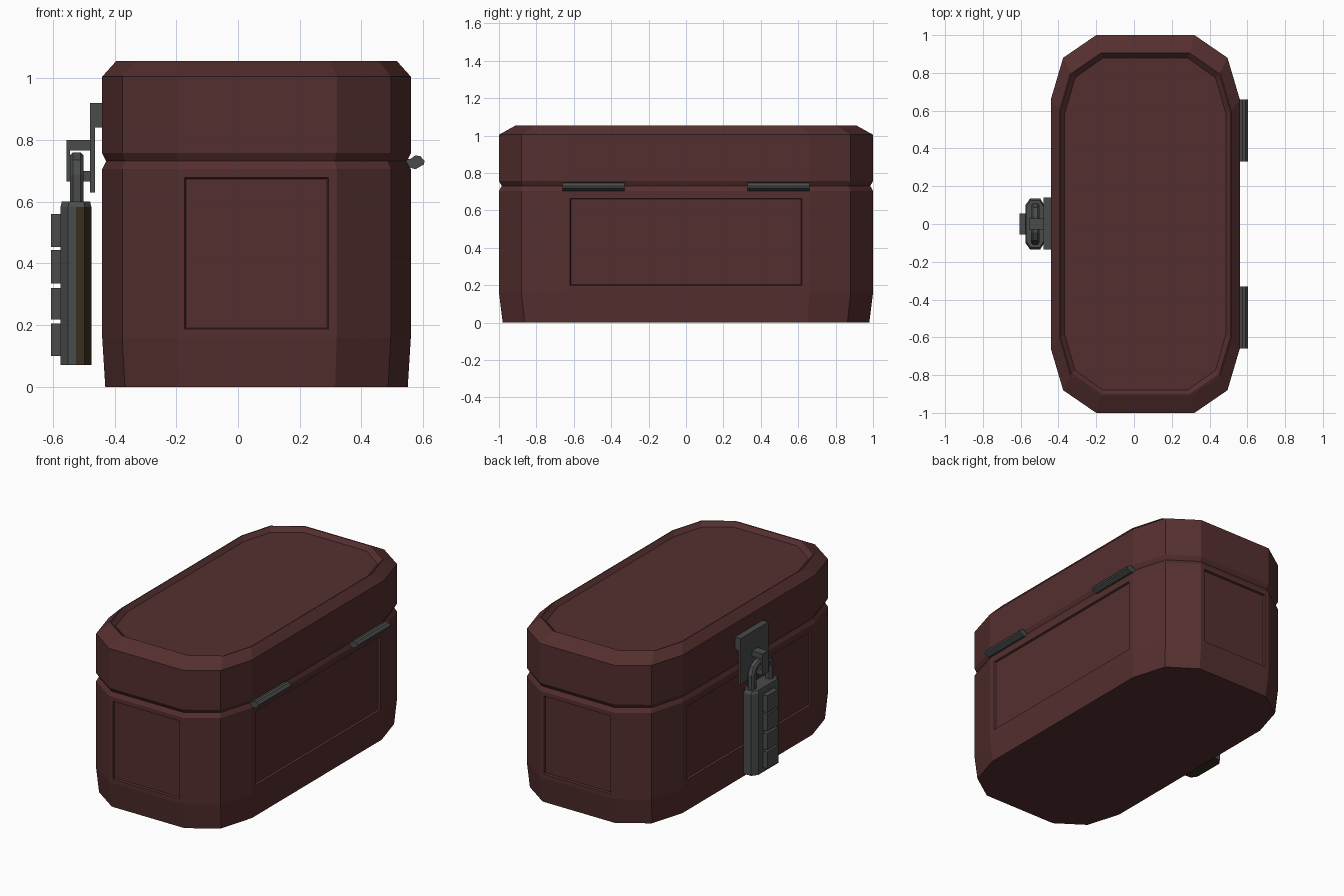
import bpy, bmesh
from mathutils import Vector

if "Cube" in bpy.data.objects:
    bpy.data.objects.remove(bpy.data.objects["Cube"])


def material(name, rgb):
    m = bpy.data.materials.new(name)
    m.diffuse_color = (*rgb, 1)
    m.use_nodes = True
    m.node_tree.nodes["Principled BSDF"].inputs["Base Color"].default_value = m.diffuse_color
    return m


RED = material("oxblood red", (0.090, 0.028, 0.028))
GREY = material("iron grey", (0.068, 0.070, 0.070))
BROWN = material("rust brown", (0.040, 0.029, 0.013))


def finish(bm, name, *mats):
    bmesh.ops.recalc_face_normals(bm, faces=bm.faces)
    me = bpy.data.meshes.new(name)
    bm.to_mesh(me)
    bm.free()
    for m in mats:
        me.materials.append(m)
    ob = bpy.data.objects.new(name, me)
    bpy.context.collection.objects.link(ob)
    return ob


def loft(rings):
    """Skin a stack of equal-length closed rings and cap both ends."""
    bm = bmesh.new()
    vs = [[bm.verts.new(p) for p in r] for r in rings]
    n = len(vs[0])
    for a, b in zip(vs, vs[1:]):
        for i in range(n):
            j = (i + 1) % n
            bm.faces.new((a[i], a[j], b[j], b[i]))
    bm.faces.new(vs[0])
    bm.faces.new(vs[-1])
    bmesh.ops.recalc_face_normals(bm, faces=bm.faces)
    return bm


def box(name, x, y, z, mat):
    ring = [(x[0], y[0]), (x[1], y[0]), (x[1], y[1]), (x[0], y[1])]
    return finish(loft([[(*p, h) for p in ring] for h in z]), name, mat)


# Twelve-sided chest outline, built from one mirrored quarter
CX = 0.06
Q = [(0.5, 0.66), (0.435, 0.88), (0.26, 1.0)]
OUT = (Q + [(-x, y) for x, y in reversed(Q)] + [(-x, -y) for x, y in Q]
       + [(x, -y) for x, y in reversed(Q)])


def chest_ring(sx, sy, z):
    return [(CX + x * sx, y * sy, z) for x, y in OUT]


# Chest body with recessed panels on its four flat sides
bm = loft([chest_ring(.98, .98, 0), chest_ring(1, 1, .16),
           chest_ring(1, 1, .705), chest_ring(.975, .985, .731)])
bm.normal_update()
for f in list(bm.faces):
    c, nrm = f.calc_center_median(), f.normal
    if 0.3 < c.z < 0.6 and max(abs(nrm.x), abs(nrm.y)) > 0.999:
        border = 0.04 if abs(nrm.x) > 0.9 else 0.027
        bmesh.ops.inset_region(bm, faces=[f], thickness=border, use_even_offset=True)
        bmesh.ops.inset_region(bm, faces=[f], thickness=0.004, depth=-0.012,
                               use_even_offset=True)
finish(bm, "chest_body", RED)

# Lid with bevelled rim and sunken top
finish(loft([chest_ring(.975, .985, .731), chest_ring(1, 1, .757),
             chest_ring(1, 1, 1.005), chest_ring(.91, .91, 1.055),
             chest_ring(.90, .905, 1.055), chest_ring(.855, .88, 1.03)]),
       "chest_lid", RED)

# Two hinges at the right side
HINGE = [(.54, .722), (.555, .711), (.575, .705), (.603, .721), (.604, .732),
         (.591, .747), (.575, .75), (.56, .739), (.54, .738)]
for s, label in ((1, "back"), (-1, "front")):
    finish(loft([[(x, s * y, z) for x, z in HINGE] for y in (.33, .66)]),
           "hinge_" + label, GREY)

# Hasp: mounting block, hanging plate and square staple
box("hasp_mount", (-.48, -.435), (-.135, .14), (.84, .92), GREY)
box("hasp_plate", (-.48, -.463), (-.135, .14), (.63, .92), GREY)
box("staple_top", (-.555, -.47), (-.028, .028), (.765, .80), GREY)
box("staple_front", (-.555, -.545), (-.028, .028), (.665, .765), GREY)
box("staple_bottom", (-.545, -.47), (-.028, .028), (.665, .70), GREY)

# Padlock body, rust on the rear half of its front-facing side
LOCK = [(-.575, -.10), (-.55, -.135), (-.525, -.135), (-.497, -.135), (-.475, -.10),
        (-.475, .10), (-.497, .135), (-.525, .135), (-.55, .135), (-.575, .10)]


def lock_ring(s, z):
    return [(-.525 + (x + .525) * s, y * s, z) for x, y in LOCK]


bm = loft([lock_ring(1, .07), lock_ring(1, .582), lock_ring(.92, .60)])
bm.normal_update()
for f in bm.faces:
    c = f.calc_center_median()
    if (f.normal.y < -.3 and c.x > -.525 and c.z < .58) or f.normal.z < -.9:
        f.material_index = 1
finish(bm, "padlock_body", GREY, BROWN)

# Padlock shackle: square-section arch with chamfered shoulders
half = [(.088, .58), (.088, .685), (.072, .72), (.042, .738)]
path = half + [(-y, z) for y, z in reversed(half)]
inner, outer = .022, .022
rings = []
for i, (y, z) in enumerate(path):
    a = Vector(path[max(i - 1, 0)])
    b = Vector(path[min(i + 1, len(path) - 1)])
    t = (b - a).normalized()
    ny, nz = t.y, -t.x          # outward direction in the arch plane
    sect = [(-.545, .011), (-.535, .022), (-.510, .022), (-.50, .011),
            (-.50, -.011), (-.510, -.022), (-.535, -.022), (-.545, -.011)]
    rings.append([(x, y + ny * w, z + nz * w) for x, w in sect])
finish(loft(rings), "padlock_shackle", GREY)

# Four combination dials on the padlock face
for i, (z0, z1) in enumerate(((.10, .205), (.218, .32), (.335, .443), (.453, .56))):
    box("padlock_dial_%d" % (i + 1), (-.606, -.57), (-.055, .055), (z0, z1), GREY)
